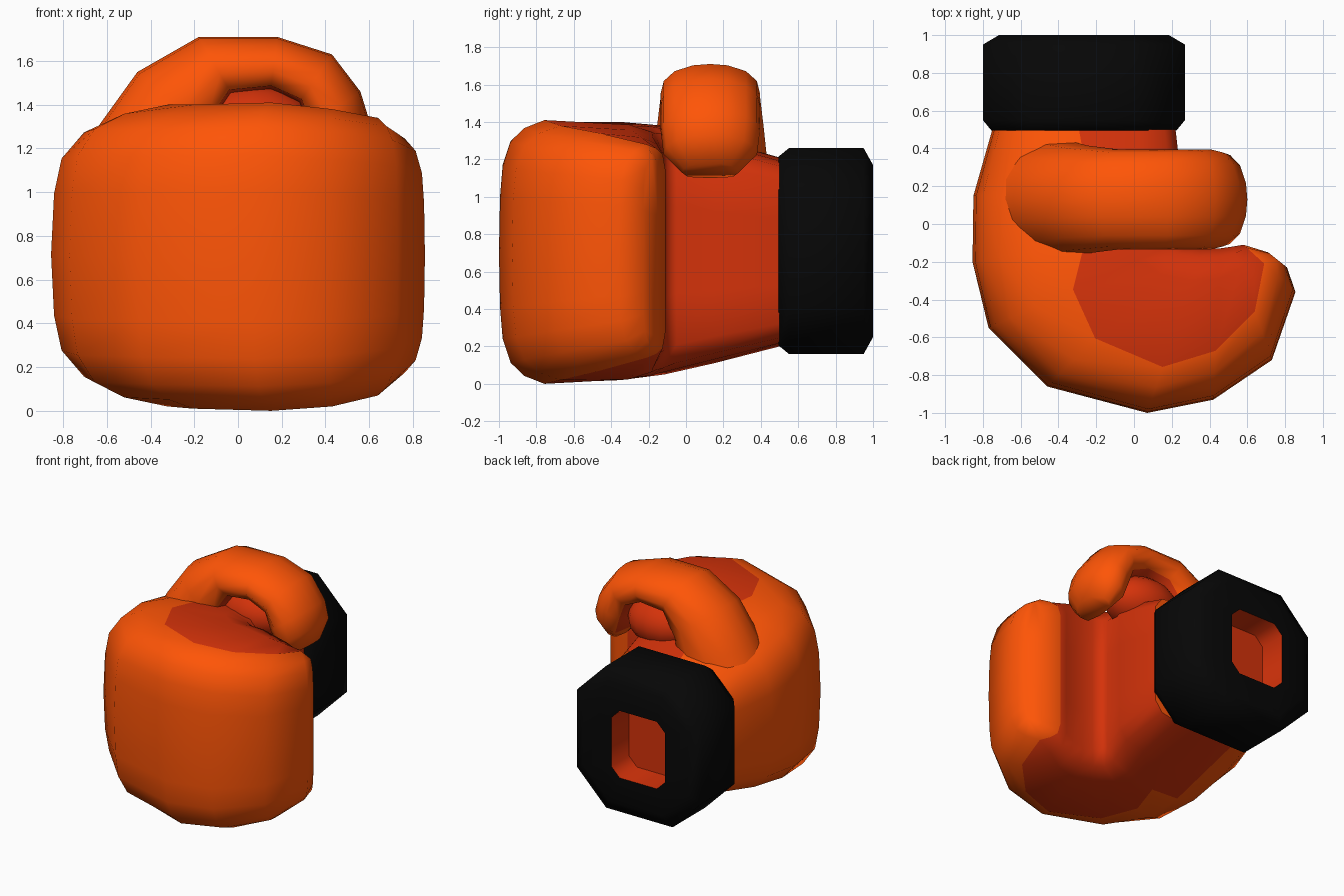
import bpy, bmesh, math

if "Cube" in bpy.data.objects:
    bpy.data.objects.remove(bpy.data.objects["Cube"])


def material(name, rgb):
    m = bpy.data.materials.new(name)
    m.diffuse_color = (*rgb, 1)
    m.use_nodes = True
    m.node_tree.nodes["Principled BSDF"].inputs["Base Color"].default_value = m.diffuse_color
    return m


ORANGE = material("orange", (1.0, 0.09, 0.002))
RED = material("red", (0.66, 0.032, 0.003))
BLACK = material("black", (0.002, 0.002, 0.002))


def loft(name, rings, mats, paint, angle=50):
    """Skin closed rings, cap both ends; paint(ring, side) gives the material slot."""
    bm = bmesh.new()
    vs = [[bm.verts.new(p) for p in ring] for ring in rings]
    n = len(vs[0])
    for i in range(len(vs) - 1):
        for j in range(n):
            k = (j + 1) % n
            f = bm.faces.new((vs[i][j], vs[i][k], vs[i + 1][k], vs[i + 1][j]))
            f.material_index = paint(i, j)
    bm.faces.new(vs[0]).material_index = paint(0, 0)
    bm.faces.new(vs[-1]).material_index = paint(len(vs) - 1, 0)
    bmesh.ops.recalc_face_normals(bm, faces=bm.faces)
    me = bpy.data.meshes.new(name)
    bm.to_mesh(me)
    bm.free()
    for m in mats:
        me.materials.append(m)
    ob = bpy.data.objects.new(name, me)
    bpy.context.collection.objects.link(ob)
    finish(ob, angle)
    return ob


def finish(ob, angle):
    bpy.ops.object.select_all(action='DESELECT')
    ob.select_set(True)
    bpy.context.view_layer.objects.active = ob
    bpy.ops.object.shade_smooth_by_angle(angle=math.radians(angle))


# Curled hand: sections run from the outer back of the hand to the palm crease
# (outer x, y, inner x, y, bottom z, top z, edge roundness)
hand = [
    (-0.75, 0.50, 0.22, 0.50, 0.20, 1.21, 1.1),
    (-0.85, 0.15, 0.26, 0.15, 0.11, 1.31, 1.3),
    (-0.855, -0.20, 0.20, -0.05, 0.05, 1.38, 1.3),
    (-0.77, -0.55, 0.22, -0.10, 0.02, 1.40, 1.05),
    (-0.46, -0.86, 0.28, -0.12, 0.01, 1.40, 0.8),
    (0.07, -1.00, 0.36, -0.13, 0.00, 1.41, 0.65),
    (0.42, -0.93, 0.45, -0.13, 0.02, 1.38, 0.75),
    (0.73, -0.72, 0.52, -0.12, 0.07, 1.34, 1.0),
    (0.855, -0.36, 0.58, -0.11, 0.14, 1.28, 1.4),
    (0.81, -0.23, 0.71, -0.15, 0.20, 1.23, 1.3),
]
half = [(0.01, 0.42), (0.035, 0.66), (0.11, 0.84), (0.24, 0.94),
        (0.43, 1.0), (0.8, 0.965), (0.94, 0.91), (1.0, 0.76), (1.0, 0.35)]
section = [(0, 0)] + half + [(1, 0)] + [(u, -v) for u, v in reversed(half)]

rings = []
for ox, oy, ix, iy, zb, zt, k in hand:
    mid, h = (zb + zt) / 2, (zt - zb) / 2
    ring = []
    for u, v in section:
        s = u * k if u < 0.5 else u
        ring.append((ox + (ix - ox) * s, oy + (iy - oy) * s, mid + h * v))
    rings.append(ring)
# red covers the upper palm patch, the inner face and most of the underside
loft("curled_hand", rings, [ORANGE, RED],
     lambda i, j: int(5 <= j <= (15 if i < 2 else 14) and i < 8), 70)

# Thumb: arch over the palm (outer x, z, inner x, z, half width)
thumb = [
    (-0.82, 0.95, -0.18, 0.80, 0.31),
    (-0.64, 1.30, -0.18, 1.05, 0.31),
    (-0.46, 1.55, -0.13, 1.28, 0.285),
    (-0.18, 1.71, -0.03, 1.45, 0.265),
    (0.18, 1.71, 0.15, 1.47, 0.265),
    (0.43, 1.63, 0.28, 1.41, 0.265),
    (0.56, 1.46, 0.32, 1.29, 0.265),
    (0.60, 1.33, 0.36, 1.17, 0.25),
    (0.56, 1.18, 0.42, 1.10, 0.15),
]
side = [(0.35, 0.03), (0.72, 0.16), (0.94, 0.38), (1.0, 0.65), (0.8, 0.93)]
section = [(0, 0)] + side + [(0, 1)] + [(-w, t) for w, t in reversed(side)]
rings = [[(ox + (ix - ox) * t, 0.13 + hw * w, oz + (iz - oz) * t)
          for w, t in section] for ox, oz, ix, iz, hw in thumb]
loft("thumb", rings, [ORANGE, RED], lambda i, j: int(j in (5, 6) and i < 7), 70)

# Padding filling the space between thumb and palm
bpy.ops.mesh.primitive_uv_sphere_add(segments=16, ring_count=10, radius=1,
                                     location=(0.07, 0.16, 1.30))
pad = bpy.context.object
pad.name = "palm_pad"
pad.scale = (0.28, 0.22, 0.19)
pad.data.materials.append(RED)
finish(pad, 50)


# Wrist cuff: chamfered octagonal block with a shallow red-lined opening
def octagon(y, hx, hz, c, cx=-0.265):
    pts = [(hx, hz - c), (hx - c, hz), (c - hx, hz), (-hx, hz - c),
           (-hx, c - hz), (c - hx, -hz), (hx - c, -hz), (hx, c - hz)]
    return [(cx + x, y, 0.71 + z) for x, z in pts]


rings = [
    octagon(0.495, 0.49, 0.505, 0.18),
    octagon(0.55, 0.535, 0.55, 0.25),
    octagon(0.95, 0.535, 0.55, 0.25),
    octagon(1.00, 0.45, 0.46, 0.22),
    octagon(1.00, 0.23, 0.26, 0.07, -0.29),
    octagon(0.80, 0.22, 0.25, 0.07, -0.29),
]
loft("wrist_cuff", rings, [BLACK, RED], lambda i, j: int(i >= 4), 65)
